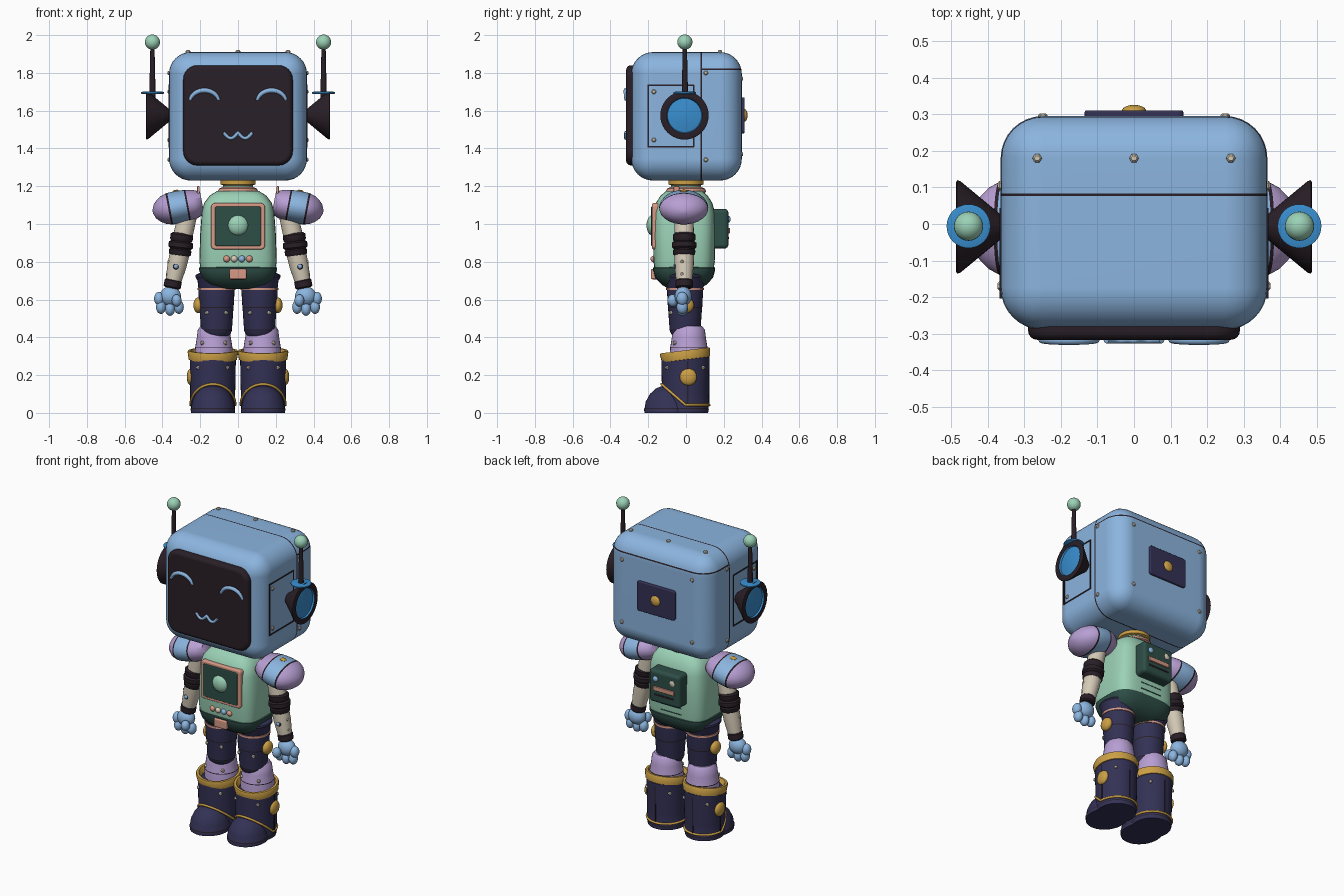
import bpy, bmesh
from math import sin, cos, pi, radians
from mathutils import Matrix, Vector

cube = bpy.data.objects.get("Cube")
if cube:
    bpy.data.objects.remove(cube)

COLOURS = {
    "light_blue": (.26, .46, .74), "dark_plum": (.022, .014, .02), "mint": (.33, .64, .47),
    "dark_green": (.027, .075, .062), "salmon": (.68, .32, .24), "lilac": (.48, .35, .66),
    "navy": (.033, .031, .09), "gold": (.6, .35, .06), "cream": (.66, .59, .47),
    "bright_blue": (.04, .27, .62)}
MATS = {}
for key, rgb in COLOURS.items():
    m = bpy.data.materials.new(key)
    m.use_nodes = True
    m.diffuse_color = (*rgb, 1)
    m.node_tree.nodes["Principled BSDF"].inputs["Base Color"].default_value = (*rgb, 1)
    MATS[key] = m
ID = Matrix.Identity(4)


def finish(name, bm, mats, M=ID, angle=40):
    bm.transform(M)
    bmesh.ops.recalc_face_normals(bm, faces=bm.faces)
    for f in bm.faces:
        f.smooth = True
    for e in bm.edges:
        e.smooth = e.calc_face_angle(0) < radians(angle)
    me = bpy.data.meshes.new(name)
    bm.to_mesh(me)
    bm.free()
    for k in mats:
        me.materials.append(MATS[k])
    ob = bpy.data.objects.new(name, me)
    bpy.context.collection.objects.link(ob)
    return ob


def place(loc, way=(0, 0, 1)):
    return Matrix.Translation(loc) @ Vector(way).to_track_quat('Z', 'Y').to_matrix().to_4x4()


def loft(name, secs, mats, M=ID, power=2, sides=32, angle=40):
    """Stack of rings (height, rx, ry); mats is one colour or one per band."""
    bands = [mats] * (len(secs) - 1) if isinstance(mats, str) else mats
    slots = list(dict.fromkeys(bands))
    bm = bmesh.new()
    rings = []
    for sec in secs:
        z, rx, ry = sec if len(sec) == 3 else (*sec, sec[1])
        ring = []
        for i in range(sides):
            c, s = cos(2 * pi * i / sides), sin(2 * pi * i / sides)
            x = rx * abs(c) ** (2 / power) * (1 if c > 0 else -1)
            y = ry * abs(s) ** (2 / power) * (1 if s > 0 else -1)
            ring.append(bm.verts.new((x, y, z)))
        rings.append(ring)
    for a, b, mat in zip(rings, rings[1:], bands):
        for i in range(sides):
            j = (i + 1) % sides
            bm.faces.new((a[i], a[j], b[j], b[i])).material_index = slots.index(mat)
    bm.faces.new(rings[0]).material_index = slots.index(bands[0])
    bm.faces.new(rings[-1]).material_index = slots.index(bands[-1])
    return finish(name, bm, slots, M, angle)


def limb(name, a, b, profile, mat, M):
    a, b = Vector(a), Vector(b)
    n = (b - a).length
    loft(name, [(f * n, r) for f, r in profile], mat, M @ place(a, b - a), sides=24)


def box_mesh(size, r=0, axis=None, corner=0, segs=4):
    bm = bmesh.new()
    bmesh.ops.create_cube(bm, size=1, matrix=Matrix.Diagonal((*size, 1)))
    if axis is not None:
        along = [e for e in bm.edges if abs((e.verts[0].co - e.verts[1].co)[axis]) > 1e-4]
        bmesh.ops.bevel(bm, geom=along, offset=corner, segments=6, profile=.5, affect='EDGES')
    if r:
        hard = [e for e in bm.edges if e.calc_face_angle(0) > 1]
        bmesh.ops.bevel(bm, geom=hard, offset=r, segments=segs, profile=.5, affect='EDGES')
    return bm


def box(name, loc, size, mat, r=0, axis=None, corner=0, M=ID):
    ob = finish(name, box_mesh(size, r, axis, corner), [mat], M @ Matrix.Translation(loc))
    ob.modifiers.new("normals", 'WEIGHTED_NORMAL').keep_sharp = True


def ball(name, loc, scale, mat, M=ID):
    bm = bmesh.new()
    bmesh.ops.create_uvsphere(bm, u_segments=24, v_segments=14, radius=1)
    finish(name, bm, [mat], M @ Matrix.Translation(loc) @ Matrix.Diagonal((*scale, 1)))


def tube(name, pts, r, mat, M=ID, closed=False, widths=None):
    cu = bpy.data.curves.new(name, 'CURVE')
    cu.dimensions, cu.bevel_depth, cu.bevel_resolution, cu.use_fill_caps = '3D', r, 2, True
    sp = cu.splines.new('POLY')
    sp.points.add(len(pts) - 1)
    for i, p in enumerate(pts):
        sp.points[i].co = (*(M @ Vector(p)), 1)
        sp.points[i].radius = widths[i] if widths else 1
    sp.use_cyclic_u = closed
    cu.materials.append(MATS[mat])
    bpy.context.collection.objects.link(bpy.data.objects.new(name, cu))


def stud(name, loc, way, M=ID, r=.013, mat="cream"):
    loft(name, [(-.01, r), (.005, r), (.01, r * .6)], mat, M @ place(loc, way), sides=6)


# Head shell with seam bands cut into it
bm = box_mesh((.73, .585, .68), .115, segs=8)
bm.transform(Matrix.Translation((0, .003, 1.57)))
for co, no in (((0, .076, 0), (0, 1, 0)), ((0, .084, 0), (0, 1, 0)),
               ((0, 0, 1.815), (0, 0, 1)), ((0, 0, 1.823), (0, 0, 1))):
    faces = [f for f in bm.faces if no[1] or f.calc_center_median().y > .084]
    geom = set(faces) | {e for f in faces for e in f.edges} | {v for f in faces for v in f.verts}
    bmesh.ops.bisect_plane(bm, geom=list(geom), plane_co=co, plane_no=no)
for f in bm.faces:
    c = f.calc_center_median()
    f.material_index = int(.076 < c.y < .084 or (c.y > .084 and 1.815 < c.z < 1.823))
head = finish("head", bm, ["light_blue", "dark_plum"])
head.modifiers.new("normals", 'WEIGHTED_NORMAL').keep_sharp = True

# Face screen, mouth and rear hatch
box("face_screen", (0, -.267, 1.575), (.58, .1, .53), "dark_plum", .025, 1, .075)
mouth = [(-.076 + .152 * i / 24, -.318, 1.484 - .03 * abs(sin(pi * i / 12))) for i in range(25)]
tube("mouth", mouth, .009, "light_blue")
box("rear_hatch", (0, .295, 1.575), (.27, .032, .19), "navy", .006, 1, .015)
ball("rear_hatch_knob", (0, .31, 1.575), (.033, .016, .033), "gold")
for x in (-.265, 0, .265):
    stud("head_top_stud", (x, .18, 1.91), (0, 0, 1))

# Neck
loft("neck", [(1.13, .08), (1.25, .08)], "mint")
loft("neck_collar", [(1.205, .08), (1.21, .093), (1.235, .093), (1.24, .08)], "gold")
loft("neck_ring", [(1.165, .1), (1.17, .107), (1.188, .1), (1.195, .08)], "salmon")

# Torso and pelvis
T = Matrix.Translation((0, -.01, 0))
loft("torso", [(.75, .195, .155), (.8, .205, .162), (.95, .2, .165), (1.06, .192, .163), (1.11, .18, .15),
               (1.15, .15, .125), (1.175, .11, .095)], "mint", T, 4, 48, 60)
loft("pelvis", [(.655, .1, .08), (.68, .16, .12), (.715, .192, .153), (.755, .206, .164),
                (.768, .206, .164), (.775, .195, .155)], "dark_green", T, 3.5, 48)
box("belt_buckle", (0, -.165, .735), (.09, .04, .055), "salmon", .008)

# Chest window and lights
box("chest_frame", (0, -.155, .988), (.285, .05, .245), "salmon", .008, 1, .02)
box("chest_panel", (0, -.16, .988), (.245, .05, .21), "dark_green", .005, 1, .012)
ball("chest_orb", (0, -.175, .993), (.055, .034, .055), "mint")
for i, mat in enumerate(("salmon", "cream", "light_blue", "salmon")):
    ball("chest_light", (-.06 + .04 * i, -.17, .815), (.018, .018, .018), mat)

# Backpack
box("backpack", (0, .175, .975), (.22, .1, .21), "dark_green", .022)
box("backpack_bar", (0, .225, .965), (.15, .016, .028), "salmon", .004)
box("backpack_slot", (0, .225, .925), (.14, .006, .01), "dark_plum")
ball("backpack_lamp", (.06, .224, 1.025), (.018, .012, .018), "light_blue")
stud("backpack_dial", (-.06, .222, 1.025), (0, 1, 0), r=.02)
for z in (.8, .84):
    box("back_vent", (0, .15, z), (.15, .008, .006), "dark_green")

for s, side in ((1, "left_"), (-1, "right_")):
    F = Matrix.Diagonal((s, 1, 1, 1))

    # Smiling eye
    arc = [radians(10 + 10 * i) for i in range(17)]
    tube(side + "eye", [(.178 + .077 * cos(a), -.318, 1.645 + .062 * sin(a)) for a in arc], .013,
         "light_blue", F, widths=[.55 + .45 * sin(a) for a in arc])

    # Side panel outline and head studs
    for y in (-.2, .04):
        box(side + "panel_edge", (.365, y, 1.572), (.006, .008, .33), "dark_plum", M=F)
    for z in (1.41, 1.735):
        box(side + "panel_edge", (.365, -.08, z), (.006, .245, .008), "dark_plum", M=F)
    for y, z in ((.105, 1.8), (.105, 1.34), (-.17, 1.7), (-.17, 1.445)):
        stud(side + "head_stud", (.363, y, z), (1, 0, 0), F)
    for z in (1.37, 1.77):
        stud(side + "rear_stud", (.25, .293, z), (0, 1, 0), F)

    # Ear dish and antenna
    loft(side + "ear_dish", [(0, .03), (.115, .125), (.124, .128), (.127, .122), (.125, .094), (.115, .09),
                             (.122, .05), (.125, .01)], ["dark_plum"] * 4 + ["bright_blue"] * 3,
         F @ place((.36, -.008, 1.575), (1, 0, 0)), sides=40)
    A = F @ Matrix.Translation((.453, -.006, 0))
    loft(side + "antenna_disc", [(1.688, .055), (1.691, .06), (1.698, .06), (1.701, .05)], "bright_blue", A)
    loft(side + "antenna_rod", [(1.63, .018), (1.72, .016), (1.94, .011)], "dark_plum", A, sides=16)
    ball(side + "antenna_ball", (0, 0, 1.963), (.04, .04, .04), "mint", A)

    # Banded shoulder guard and strap
    loft(side + "shoulder", [(0, .085, .06), (.04, .11, .077), (.075, .122, .083), (.084, .124, .084),
                             (.13, .13, .086), (.172, .129, .085), (.182, .127, .083), (.21, .112, .074),
                             (.235, .087, .058), (.255, .052, .036), (.266, .01, .008)],
         ["lilac"] * 2 + ["dark_plum"] + ["light_blue"] * 2 + ["dark_plum"] + ["lilac"] * 4,
         F @ place((.19, -.012, 1.113), (.265, 0, -.05)), angle=60)
    stud(side + "shoulder_stud", (.33, -.012, 1.17), (.2, 0, 1), F, .02, "gold")
    box(side + "strap", (.21, -.05, 1.16), (.014, .03, .08), "salmon", .004, M=F)

    # Arm
    limb(side + "upper_arm", (.262, -.01, 1.07), (.3, -.01, .9), [(0, .05), (1, .052)], "cream", F)
    limb(side + "elbow", (.296, -.01, .952), (.309, -.01, .83),
         [(0, .05), (.08, .06), (.28, .06), (.36, .054), (.42, .065), (.62, .065), (.7, .054),
          (.76, .06), (.92, .058), (1, .048)], "dark_plum", F)
    limb(side + "forearm", (.307, -.01, .85), (.346, -.01, .68), [(0, .052), (.4, .051), (1, .04)], "cream", F)
    limb(side + "wrist", (.341, -.01, .706), (.35, -.01, .66), [(0, .04), (.15, .046), (.85, .046), (1, .038)],
         "dark_plum", F)
    ball(side + "forearm_ring", (.328, -.055, .775), (.017, .008, .017), "dark_plum", F)
    ball(side + "forearm_lamp", (.328, -.06, .775), (.012, .01, .012), "light_blue", F)
    for z in (.735, .8):
        stud(side + "forearm_stud", (.37 - (z - .735) * .1, -.02, z), (1, -.2, 0), F, .01)

    # Hand
    ball(side + "palm", (.358, -.015, .618), (.056, .045, .052), "light_blue", F)
    for x, z in ((.313, .56), (.36, .55), (.408, .56), (.418, .605)):
        ball(side + "finger", (x, -.02, z), (.026, .03, .036), "light_blue", F)
    ball(side + "thumb", (.325, -.07, .595), (.026, .028, .032), "light_blue", F)

    # Hip and thigh
    L = F @ Matrix.Translation((.114, -.005, 0))
    loft(side + "hip", [(.655, .09), (.665, .097), (.7, .1), (.72, .112), (.73, .11), (.74, .09)], "navy", L)
    loft(side + "thigh", [(.4, .06), (.42, .075), (.435, .081), (.441, .082), (.555, .09), (.561, .091),
                          (.65, .096), (.65, .1), (.662, .1)],
         ["navy"] * 2 + ["dark_plum", "navy", "dark_plum", "navy", "salmon", "salmon"], L)
    ball(side + "thigh_knob", (.21, 0, .57), (.026, .042, .042), "gold", F)
    for x in (-.05, .05):
        stud(side + "thigh_stud", (x, -.073, .53), (x, -.07, 0), L, .011)

    # Shin
    K = F @ Matrix.Translation((.128, .015, 0))
    loft(side + "shin", [(.26, .1), (.345, .099), (.35, .098), (.4, .09), (.44, .085), (.46, .07)],
         ["lilac", "dark_plum", "lilac", "lilac", "lilac"], K)
    for x in (-.06, .06):
        stud(side + "shin_stud", (x, -.073, .37), (x, -.07, 0), K, .011)

    # Boot
    B = F @ Matrix.Translation((.133, -.003, 0))
    loft(side + "boot", [(0, .114, .12), (.02, .118, .124), (.026, .116, .122), (.1, .118, .124),
                         (.295, .122, .128)], ["navy", "dark_plum", "navy", "navy"], B, sides=40)
    loft(side + "boot_toe", [(0, .116, .132), (.02, .118, .134), (.026, .115, .131), (.06, .11, .125),
                             (.1, .092, .103), (.13, .062, .07), (.146, .025, .03), (.15, .004, .004)],
         ["navy", "dark_plum"] + ["navy"] * 5, B @ Matrix.Translation((0, -.085, 0)), sides=40, angle=60)
    loft(side + "boot_cuff", [(-.024, .118), (-.022, .128), (.018, .134), (.026, .13), (.026, .116), (-.01, .1)],
         "gold", B @ Matrix.Translation((0, 0, .305)) @ Matrix.Rotation(radians(7), 4, 'X'), sides=40)
    ring = [2 * pi * i / 48 for i in range(48)]
    tube(side + "boot_trim", [(.118 * sin(a), -.126 * cos(a), .042 + .11 * max(cos(a), 0)) for a in ring],
         .007, "gold", B, True)
    ball(side + "boot_knob", (.116, .015, .19), (.022, .045, .045), "gold", B)
    box(side + "boot_side_seam", (.119, .012, .16), (.006, .006, .23), "dark_plum", M=B)
    box(side + "boot_back_seam", (0, .125, .16), (.006, .006, .23), "dark_plum", M=B)
    for a in (-.7, .7, 2.4, -2.4):
        stud(side + "boot_stud", (.12 * sin(a), -.126 * cos(a), .24), (sin(a), -cos(a), 0), B, .011)
